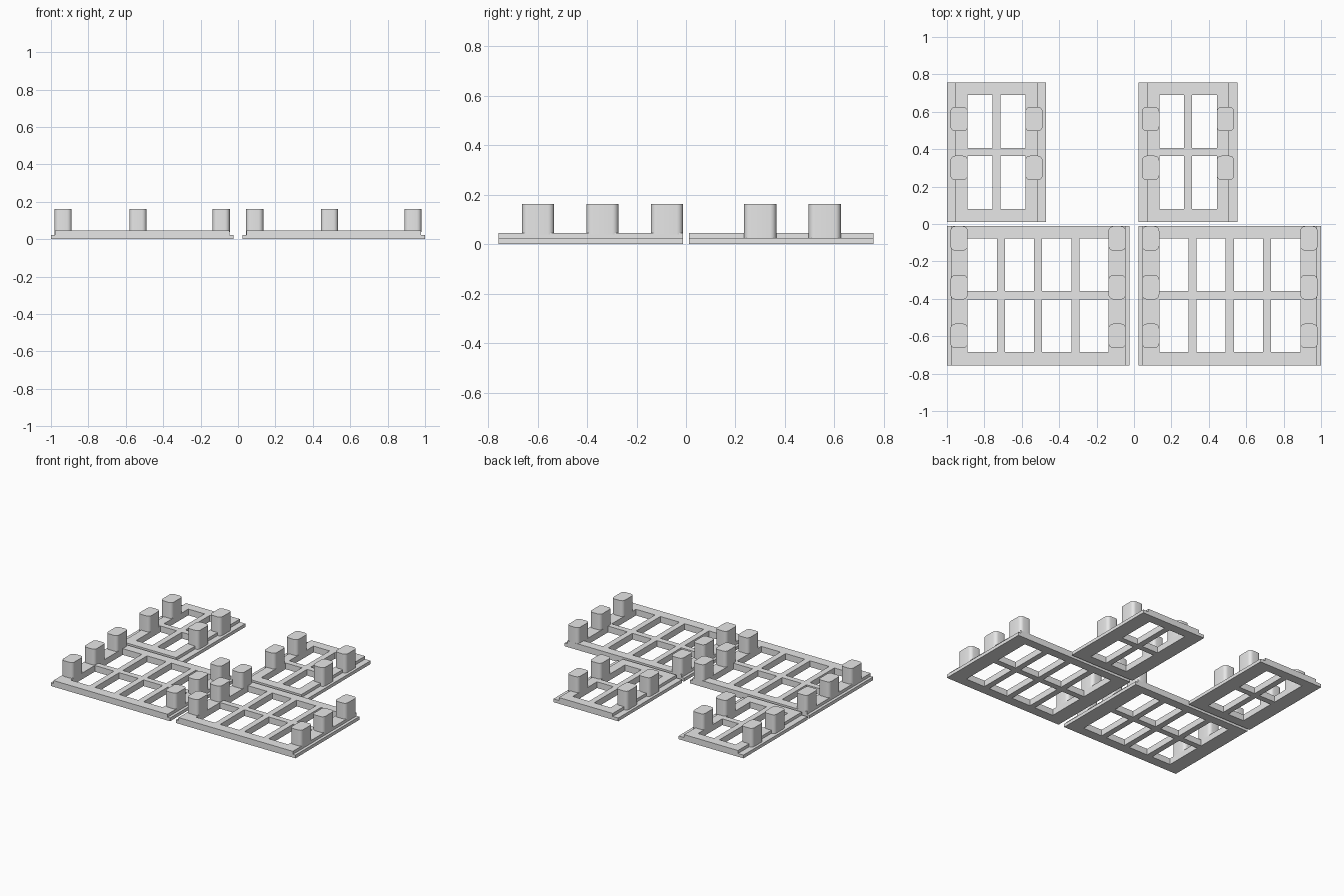
import bpy, bmesh, math

if "Cube" in bpy.data.objects:
    bpy.data.objects.remove(bpy.data.objects["Cube"], do_unlink=True)

LIP_Z, TOP_Z, POST_Z = 0.024, 0.046, 0.162
POST_W, POST_L, RADIUS = 0.092, 0.13, 0.025
RAIL = 0.111      # panel edge to first opening, along x
BAR = 0.043       # width of the thin dividing bars

grey = bpy.data.materials.new("grey")
grey.use_nodes = True
grey.diffuse_color = (0.8, 0.8, 0.8, 1)
grey.node_tree.nodes["Principled BSDF"].inputs["Base Color"].default_value = grey.diffuse_color


def add_object(name, bm):
    bmesh.ops.recalc_face_normals(bm, faces=bm.faces[:])
    mesh = bpy.data.meshes.new(name)
    bm.to_mesh(mesh)
    bm.free()
    mesh.materials.append(grey)
    obj = bpy.data.objects.new(name, mesh)
    bpy.context.collection.objects.link(obj)
    return obj


def extrude_up(bm, faces, height):
    out = bmesh.ops.extrude_face_region(bm, geom=faces)["geom"]
    verts = [g for g in out if isinstance(g, bmesh.types.BMVert)]
    bmesh.ops.translate(bm, verts=verts, vec=(0, 0, height))
    return [g for g in out if isinstance(g, bmesh.types.BMFace)]


def openings(start, end, count):
    """Edges of evenly spaced openings separated by bars."""
    size = (end - start - BAR * (count - 1)) / count
    edges = []
    for i in range(count):
        a = start + i * (size + BAR)
        edges += [a, a + size]
    return edges


def lattice(name, x0, x1, y0, y1, columns, lip, border_low, border_high):
    """Window-like frame with low lips along both x sides."""
    xs = [x0, x0 + lip] + openings(x0 + RAIL, x1 - RAIL, columns) + [x1 - lip, x1]
    ys = [y0] + openings(y0 + border_low, y1 - border_high, 2) + [y1]
    bm = bmesh.new()
    grid = [[bm.verts.new((x, y, 0)) for y in ys] for x in xs]
    for i in range(len(xs) - 1):
        for j in range(len(ys) - 1):
            is_hole = 2 <= i < len(xs) - 3 and i % 2 == 0 and j % 2 == 1
            if not is_hole:
                bm.faces.new((grid[i][j], grid[i + 1][j], grid[i + 1][j + 1], grid[i][j + 1]))
    top = extrude_up(bm, bm.faces[:], LIP_Z)
    inner = [f for f in top if x0 + lip < f.calc_center_median().x < x1 - lip]
    extrude_up(bm, inner, TOP_Z - LIP_Z)
    add_object(name, bm)


def post(name, cx, cy, base):
    """Upright block with rounded vertical corners."""
    bm = bmesh.new()
    verts = []
    for k, (sx, sy) in enumerate(((1, 1), (-1, 1), (-1, -1), (1, -1))):
        for s in range(6):
            a = math.pi / 2 * (k + s / 5)
            verts.append(bm.verts.new((cx + sx * (POST_W / 2 - RADIUS) + RADIUS * math.cos(a),
                                       cy + sy * (POST_L / 2 - RADIUS) + RADIUS * math.sin(a), base)))
    extrude_up(bm, [bm.faces.new(verts)], POST_Z - base)
    obj = add_object(name, bm)
    bpy.ops.object.select_all(action="DESELECT")
    obj.select_set(True)
    bpy.context.view_layer.objects.active = obj
    bpy.ops.object.shade_smooth_by_angle(angle=math.radians(35))


def panel(name, x0, x1, front):
    if front:
        lattice(name, x0, x1, -0.757, -0.012, 4, 0.021, 0.072, 0.065)
        rows, base = (-0.077, -0.338, -0.598), 0.04
    else:
        lattice(name, x0, x1, 0.012, 0.757, 2, 0.045, 0.068, 0.068)
        rows, base = (0.30, 0.561), LIP_Z
    offset = RAIL - POST_W / 2
    for side, cx in (("right", x0 + offset), ("left", x1 - offset)):
        for n, cy in enumerate(rows, 1):
            post(f"{name}_{side}_post_{n}", cx, cy, base)


# Two wide panels in front, two narrow panels behind
panel("front_right_panel", -1.0, -0.025, True)
panel("front_left_panel", 0.024, 1.0, True)
panel("back_right_panel", -1.0, -0.47, False)
panel("back_left_panel", 0.024, 0.554, False)
